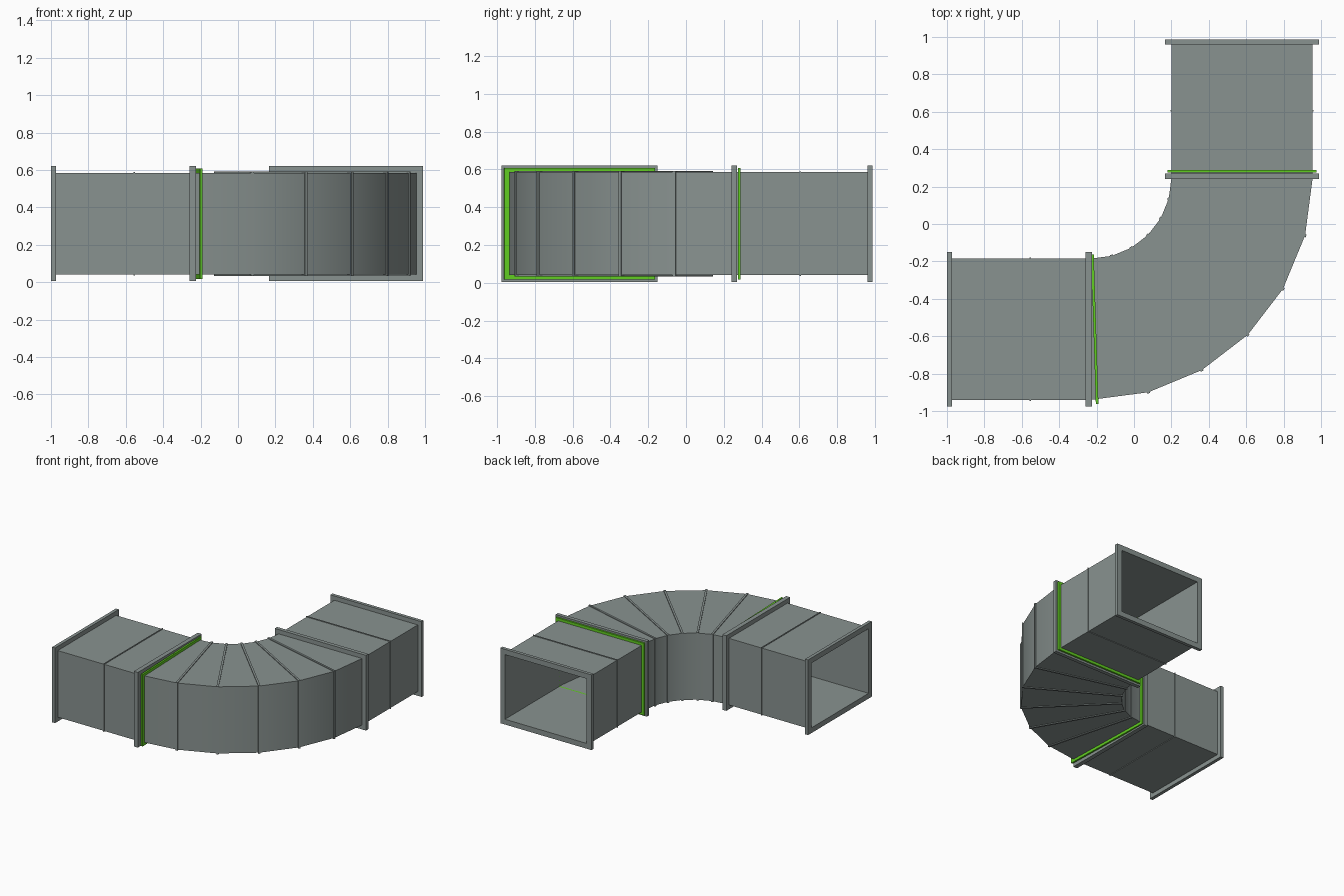
import bpy
import bmesh
from math import radians, sin, cos
from mathutils import Vector

cube = bpy.data.objects.get("Cube")
if cube:
    bpy.data.objects.remove(cube, do_unlink=True)


def material(name, colour):
    m = bpy.data.materials.new(name)
    m.use_nodes = True
    m.diffuse_color = (*colour, 1)
    m.node_tree.nodes["Principled BSDF"].inputs["Base Color"].default_value = (*colour, 1)
    return m


STEEL = material("galvanised grey", (0.25, 0.29, 0.28))
GREEN = material("gasket green", (0.12, 0.62, 0.015))

# Bend centre and duct section
CENTRE = Vector((-0.23, 0.245, 0))
R_IN, R_OUT = 0.43, 1.185
Z_LOW, Z_HIGH = 0.04, 0.585
WALL = 0.008


def station(angle, shift=0):
    """Cross-section at a bend angle, moved along the duct by shift."""
    a = radians(angle)
    radial = Vector((cos(a), sin(a), 0))
    along = Vector((-sin(a), cos(a), 0))
    return CENTRE + along * shift, radial


def section(bm, place, grow):
    """Rectangular loop of the duct section, enlarged by grow."""
    origin, radial = place
    corners = [(R_IN - grow, Z_LOW - grow), (R_OUT + grow, Z_LOW - grow),
               (R_OUT + grow, Z_HIGH + grow), (R_IN - grow, Z_HIGH + grow)]
    return [bm.verts.new(origin + radial * r + Vector((0, 0, z))) for r, z in corners]


def sleeve(name, places, grow, mat):
    """Hollow rectangular sleeve swept through the given stations."""
    bm = bmesh.new()
    outer = [section(bm, p, grow) for p in places]
    inner = [section(bm, p, -WALL) for p in places]

    def bridge(a, b):
        for i in range(4):
            j = (i + 1) % 4
            bm.faces.new((a[i], a[j], b[j], b[i]))

    for loops in (outer, inner):
        for a, b in zip(loops, loops[1:]):
            bridge(a, b)
    bridge(outer[0], inner[0])
    bridge(outer[-1], inner[-1])
    bmesh.ops.recalc_face_normals(bm, faces=bm.faces)
    mesh = bpy.data.meshes.new(name)
    bm.to_mesh(mesh)
    bm.free()
    mesh.materials.append(mat)
    obj = bpy.data.objects.new(name, mesh)
    bpy.context.collection.objects.link(obj)
    return obj


def ring(name, angle, start, end, grow, mat=STEEL):
    return sleeve(name, [station(angle, start), station(angle, end)], grow, mat)


# Curved elbow with smooth walls
elbow = sleeve("elbow", [station(-90 + 15 * i) for i in range(7)], 0, STEEL)
bpy.ops.object.select_all(action="DESELECT")
elbow.select_set(True)
bpy.context.view_layer.objects.active = elbow
bpy.ops.object.shade_smooth_by_angle(angle=radians(30))

# Seam ribs on the elbow
for i in range(1, 6):
    ring(f"elbow_rib_{i}", -90 + 15 * i, -0.008, 0.008, 0.006)

# Left straight run, flanges, seam and gasket
ring("left_duct", -90, -0.76, 0, 0)
ring("left_end_flange", -90, -0.77, -0.743, 0.035)
ring("left_seam", -90, -0.329, -0.321, 0.005)
ring("left_joint_flange", -90, -0.03, 0.006, 0.035)
ring("left_gasket", -88.2, -0.012, 0.002, 0.022, GREEN)

# Right straight run, flanges, seam and gasket
ring("right_duct", 0, 0, 0.73, 0)
ring("right_end_flange", 0, 0.715, 0.742, 0.035)
ring("right_seam", 0, 0.356, 0.364, 0.005)
ring("right_joint_flange", 0, -0.005, 0.026, 0.035)
ring("right_gasket", 0, 0.03, 0.044, 0.022, GREEN)
